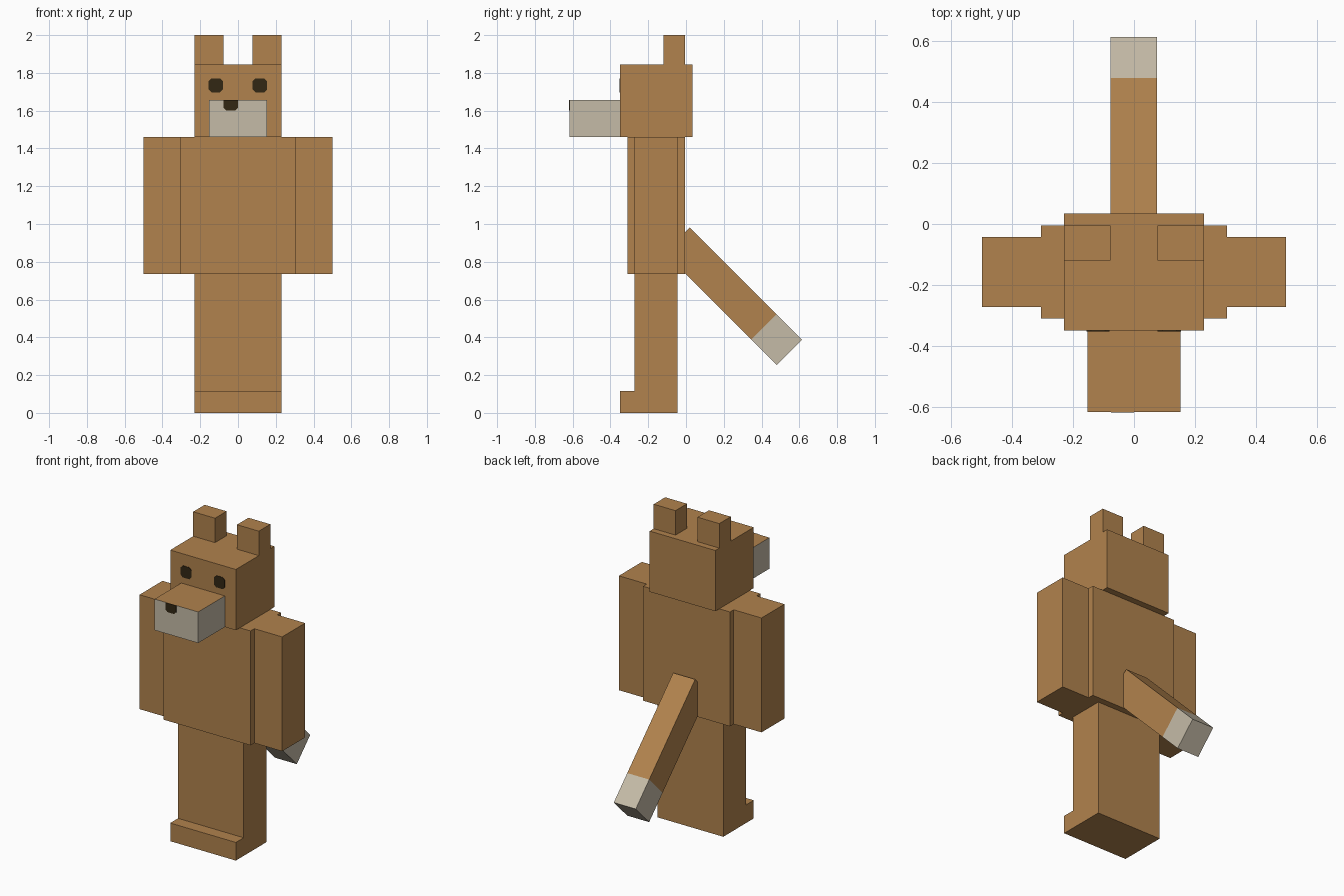
import bpy
import bmesh
from mathutils import Vector

cube = bpy.data.objects.get("Cube")
if cube:
    bpy.data.objects.remove(cube, do_unlink=True)


def material(name, rgb):
    mat = bpy.data.materials.new(name)
    mat.use_nodes = True
    mat.diffuse_color = (*rgb, 1)
    mat.node_tree.nodes["Principled BSDF"].inputs["Base Color"].default_value = (*rgb, 1)
    return mat


BROWN = material("brown fur", (0.44, 0.225, 0.075))
CREAM = material("pale grey fur", (0.56, 0.50, 0.39))
DARK = material("dark brown", (0.032, 0.02, 0.007))


def prism(name, outline, offset, *mats):
    """Extrude a closed outline of 3D points along an offset."""
    bm = bmesh.new()
    face = bm.faces.new([bm.verts.new(p) for p in outline])
    new = bmesh.ops.extrude_face_region(bm, geom=[face])["geom"]
    moved = [v for v in new if isinstance(v, bmesh.types.BMVert)]
    bmesh.ops.translate(bm, verts=moved, vec=offset)
    bmesh.ops.recalc_face_normals(bm, faces=bm.faces)
    mesh = bpy.data.meshes.new(name)
    bm.to_mesh(mesh)
    bm.free()
    for mat in mats:
        mesh.materials.append(mat)
    obj = bpy.data.objects.new(name, mesh)
    bpy.context.collection.objects.link(obj)
    return obj


def side_prism(name, x0, x1, profile, *mats):
    """Extrude a (y, z) side profile from x0 to x1."""
    return prism(name, [(x0, y, z) for y, z in profile], (x1 - x0, 0, 0), *mats)


def box(name, x, y, z, *mats):
    profile = [(y[0], z[0]), (y[1], z[0]), (y[1], z[1]), (y[0], z[1])]
    return side_prism(name, x[0], x[1], profile, *mats)


# Legs and feet, one L-shaped block
side_prism("legs", -0.23, 0.23,
           [(-0.35, 0), (-0.045, 0), (-0.045, 0.735),
            (-0.272, 0.735), (-0.272, 0.115), (-0.35, 0.115)], BROWN)

# Torso and head
box("torso", (-0.305, 0.305), (-0.31, -0.005), (0.735, 1.46), BROWN)
box("head", (-0.23, 0.23), (-0.35, 0.035), (1.46, 1.845), BROWN)

# Arms and ears, mirrored
for side, s in (("left", 1), ("right", -1)):
    box(side + "_arm", (s * 0.305, s * 0.5), (-0.272, -0.042), (0.735, 1.46), BROWN)
    box(side + "_ear", (s * 0.077, s * 0.23), (-0.12, -0.005), (1.845, 2.0), BROWN)

# Muzzle: pale with a brown top
muzzle = box("muzzle", (-0.153, 0.153), (-0.617, -0.35), (1.46, 1.657), CREAM, BROWN)
for p in muzzle.data.polygons:
    p.material_index = int(p.normal.z > 0.5)

# Tail slanting down and back, with a pale tip
along = Vector((0, 1, -1)).normalized()
across = Vector((0, -1, -1)).normalized() * 0.19
root = Vector((-0.078, 0.02, 0.982))
for name, start, end, mat in (("tail", 0, 0.65, BROWN), ("tail_tip", 0.65, 0.841, CREAM)):
    a, b = root + along * start, root + along * end
    prism(name, [a, b, b + across, a + across], (0.154, 0, 0), mat)


def plate(name, x, z, y, low, high, cut_top=True):
    """Thin dark plate with clipped corners on a front face."""
    r, c = 0.038, 0.015
    t = c if cut_top else 0
    pts = [(-r + c, low), (r - c, low), (r, low + c), (r, high - t)]
    pts += [(r - t, high), (-r + t, high)] if cut_top else []
    pts += [(-r, high - t), (-r, low + c)]
    prism(name, [(x + u, y, z + v) for u, v in pts], (0, -0.003, 0), DARK)


# Eyes and nose
plate("left_eye", 0.116, 1.734, -0.35, -0.037, 0.037)
plate("right_eye", -0.118, 1.734, -0.35, -0.037, 0.037)
plate("nose", -0.038, 1.657, -0.617, -0.057, 0, cut_top=False)
